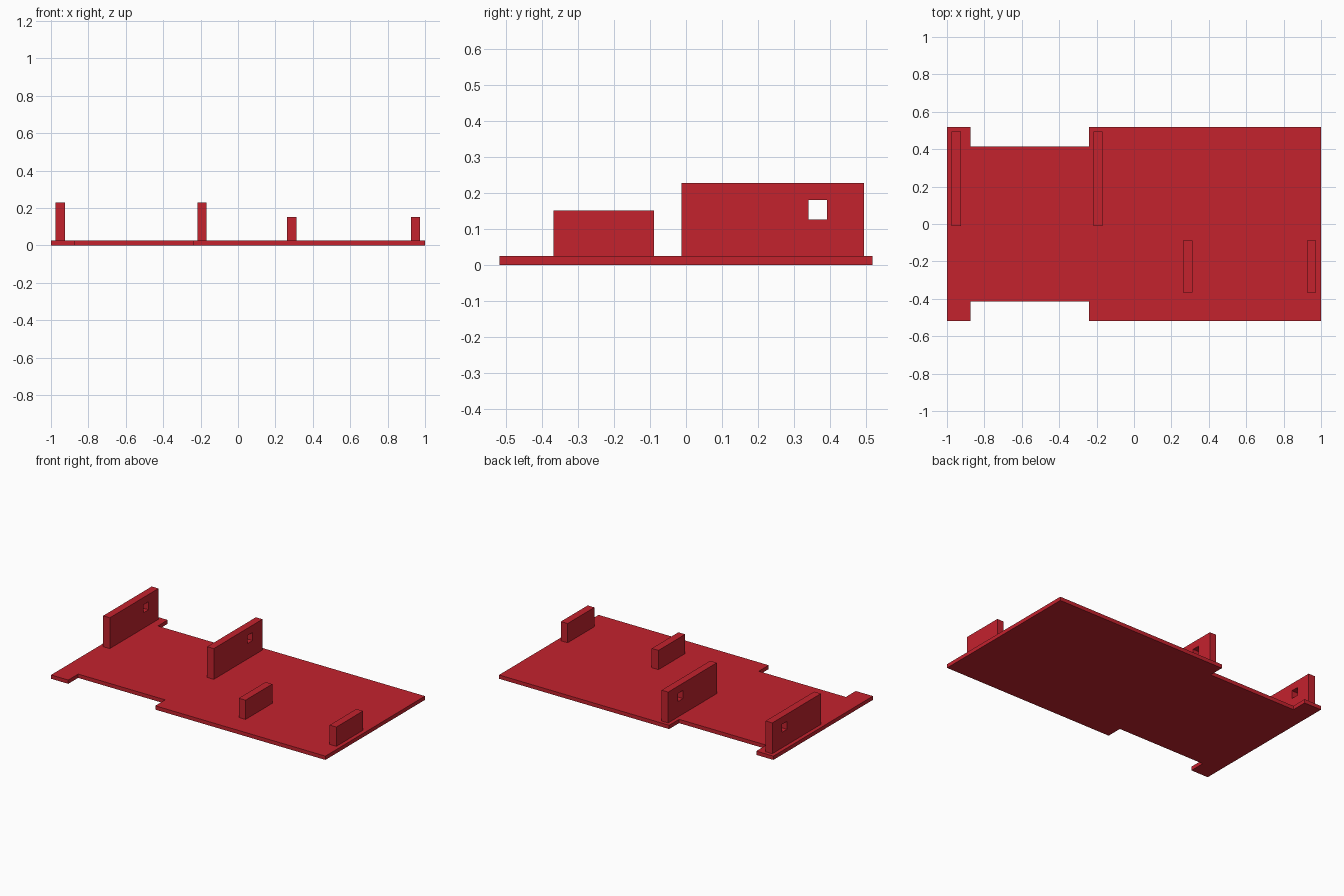
import bpy, bmesh

if "Cube" in bpy.data.objects:
    bpy.data.objects.remove(bpy.data.objects["Cube"])

red = bpy.data.materials.new("red")
red.diffuse_color = (0.55, 0.016, 0.027, 1)
red.use_nodes = True
red.node_tree.nodes["Principled BSDF"].inputs["Base Color"].default_value = red.diffuse_color

BASE_TOP = 0.025


def finish(name, bm):
    bmesh.ops.recalc_face_normals(bm, faces=bm.faces)
    mesh = bpy.data.meshes.new(name)
    bm.to_mesh(mesh)
    bm.free()
    mesh.materials.append(red)
    obj = bpy.data.objects.new(name, mesh)
    bpy.context.collection.objects.link(obj)
    return obj


def extrude_outline(name, points, offset):
    """Closed outline extruded along offset."""
    bm = bmesh.new()
    face = bm.faces.new([bm.verts.new(p) for p in points])
    ext = bmesh.ops.extrude_face_region(bm, geom=[face], use_keep_orig=True)
    moved = [v for v in ext["geom"] if isinstance(v, bmesh.types.BMVert)]
    bmesh.ops.translate(bm, verts=moved, vec=offset)
    return finish(name, bm)


def rect(y0, y1, z0, z1):
    return [(y0, z0), (y1, z0), (y1, z1), (y0, z1)]


def holed_wall(name, x0, x1, outer, hole):
    """Upright wall with a square through-hole, as a ring of quads."""
    bm = bmesh.new()
    loops = [[bm.verts.new((x, y, z)) for y, z in r]
             for x, r in ((x0, outer), (x1, outer), (x1, hole), (x0, hole))]
    for k in range(4):
        a, b = loops[k], loops[(k + 1) % 4]
        for i in range(4):
            j = (i + 1) % 4
            bm.faces.new((a[i], a[j], b[j], b[i]))
    return finish(name, bm)


# Base plate with a shallow notch in both long edges
half = [(-1, 0.518), (-0.875, 0.518), (-0.875, 0.415),
        (-0.24, 0.415), (-0.24, 0.518), (1, 0.518)]
outline = half + [(x, -y) for x, y in reversed(half)]
extrude_outline("base_plate", [(x, y, 0) for x, y in outline], (0, 0, BASE_TOP))

# Tall walls with a square hole near the back
for name, x0, x1 in (("tall_wall_left", -0.975, -0.926),
                     ("tall_wall_middle", -0.216, -0.168)):
    holed_wall(name, x0, x1, rect(-0.012, 0.494, BASE_TOP, 0.228),
               rect(0.34, 0.391, 0.127, 0.18))

# Low plain walls
for name, x0, x1 in (("low_wall_middle", 0.263, 0.312),
                     ("low_wall_right", 0.925, 0.974)):
    extrude_outline(name, [(x0, y, z) for y, z in rect(-0.367, -0.089, BASE_TOP, 0.152)],
                    (x1 - x0, 0, 0))
